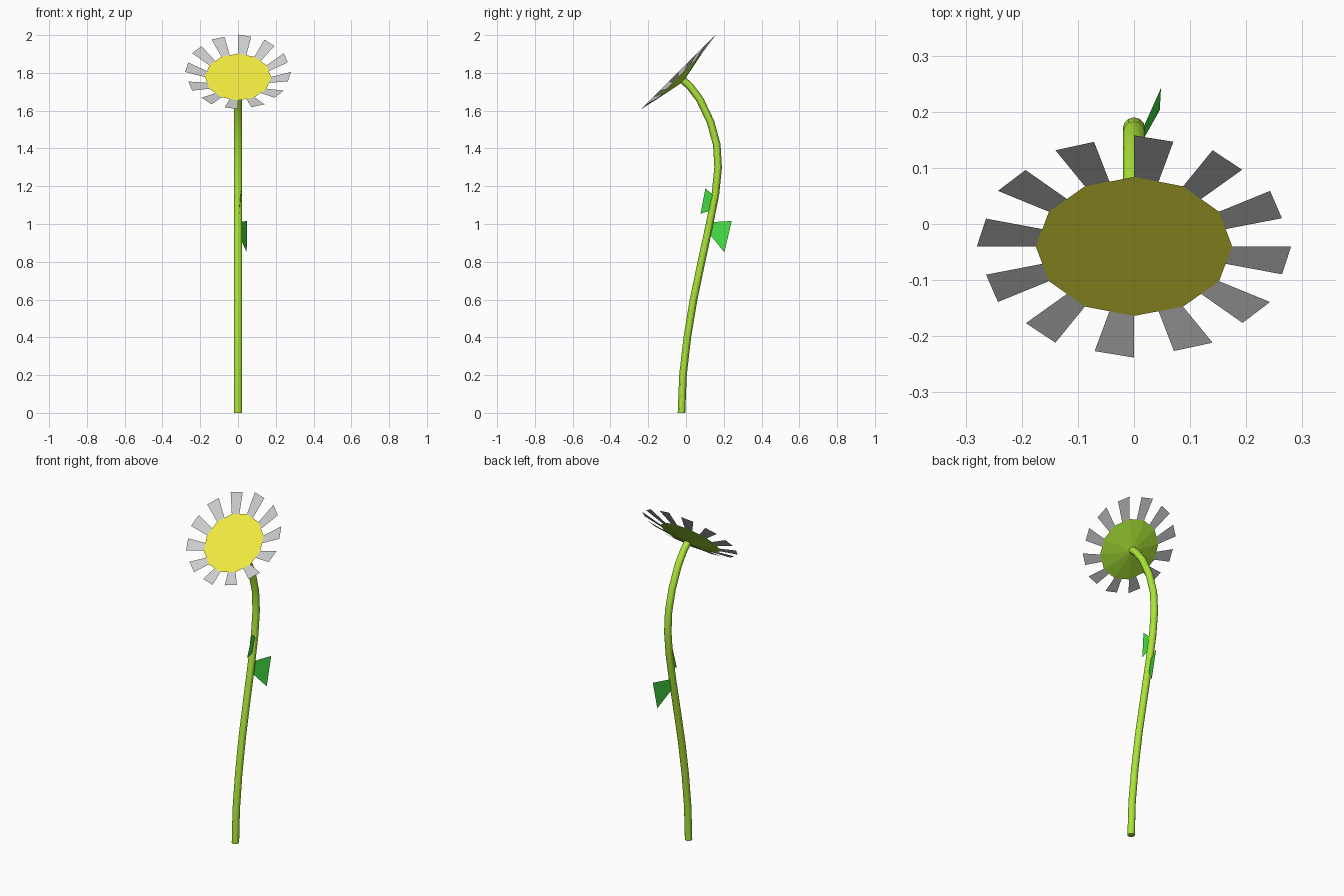
import bpy
from math import sin, cos, pi, sqrt
from mathutils import Vector

if "Cube" in bpy.data.objects:
    bpy.data.objects.remove(bpy.data.objects["Cube"])


def material(name, rgb):
    m = bpy.data.materials.new(name)
    m.diffuse_color = (*rgb, 1)
    m.use_nodes = True
    m.node_tree.nodes["Principled BSDF"].inputs["Base Color"].default_value = m.diffuse_color
    return m


def mesh_object(name, verts, faces, mat):
    me = bpy.data.meshes.new(name)
    me.from_pydata([tuple(v) for v in verts], [], faces)
    me.update()
    me.materials.append(mat)
    ob = bpy.data.objects.new(name, me)
    bpy.context.collection.objects.link(ob)
    return ob


stem_green = material("stem_green", (0.42, 0.80, 0.04))
leaf_green = material("leaf_green", (0.06, 0.75, 0.06))
yellow = material("yellow", (0.88, 0.83, 0.05))
white = material("white", (0.8, 0.8, 0.8))

# Flower head frame: tilted 45 degrees towards the front
SIDES, RADIUS = 12, 0.175
center = Vector((0, -0.04, 1.778))
u = Vector((1, 0, 0))
v = Vector((0, 1, 1)) / sqrt(2)
n = Vector((0, -1, 1)) / sqrt(2)
lift = Vector((0, 0, 0.027))  # petal tips rise above the disc


def ring_point(r, a):
    return center + u * (r * sin(a)) + v * (r * cos(a))


step = 2 * pi / SIDES
rim = [ring_point(RADIUS, -i * step) for i in range(SIDES)]

# Yellow face and shallow green cone behind it
mesh_object("flower_disc", rim, [list(range(SIDES))], yellow)
mesh_object("flower_back", rim + [center - n * 0.035],
            [[(i + 1) % SIDES, i, SIDES] for i in range(SIDES)], stem_green)

# Petals: each spans half of one disc edge and flares outward
verts, faces = [], []
for i in range(SIDES):
    a = i * step
    p0, p1 = ring_point(RADIUS, a), ring_point(RADIUS, a + step)
    verts += [p0, (p0 + p1) / 2,
              ring_point(0.273, a + 0.26) + lift, ring_point(0.28, a) + lift]
    k = 4 * i
    faces.append([k + 3, k + 2, k + 1, k])
mesh_object("petals", verts, faces, white)

# Stem: round tube along a bent path in the y-z plane
path = [(-0.024, 0), (-0.016, 0.2), (0.007, 0.4), (0.04, 0.6), (0.082, 0.8),
        (0.125, 1.0), (0.156, 1.16), (0.17, 1.3), (0.163, 1.42),
        (0.13, 1.54), (0.073, 1.66), (0.02, 1.73), (-0.02, 1.765)]
cu = bpy.data.curves.new("stem", 'CURVE')
cu.dimensions = '3D'
cu.bevel_depth = 0.02
cu.bevel_resolution = 4
cu.use_fill_caps = True
sp = cu.splines.new('POLY')
sp.points.add(len(path) - 1)
for pt, (y, z) in zip(sp.points, path):
    pt.co = (0, y, z, 1)
cu.materials.append(stem_green)
stem = bpy.data.objects.new("stem", cu)
bpy.context.collection.objects.link(stem)
bpy.context.view_layer.objects.active = stem
stem.select_set(True)
bpy.ops.object.convert(target='MESH')
bpy.ops.object.shade_smooth_by_angle()
# Square the bottom cap to the ground
for vt in stem.data.vertices:
    if vt.co.z < 0.05:
        vt.co.z = 0

# Leaves: single flat blades growing from the stem
mesh_object("lower_leaf", [(0.0, 0.135, 1.01), (0.005, 0.13, 0.94),
                           (0.046, 0.203, 0.85), (0.048, 0.242, 1.016)],
            [[0, 1, 2, 3]], leaf_green)
mesh_object("upper_leaf", [(0.012, 0.15, 1.145), (0.02, 0.103, 1.19),
                           (0.006, 0.077, 1.055), (0.01, 0.145, 1.075)],
            [[0, 1, 2, 3]], leaf_green)
